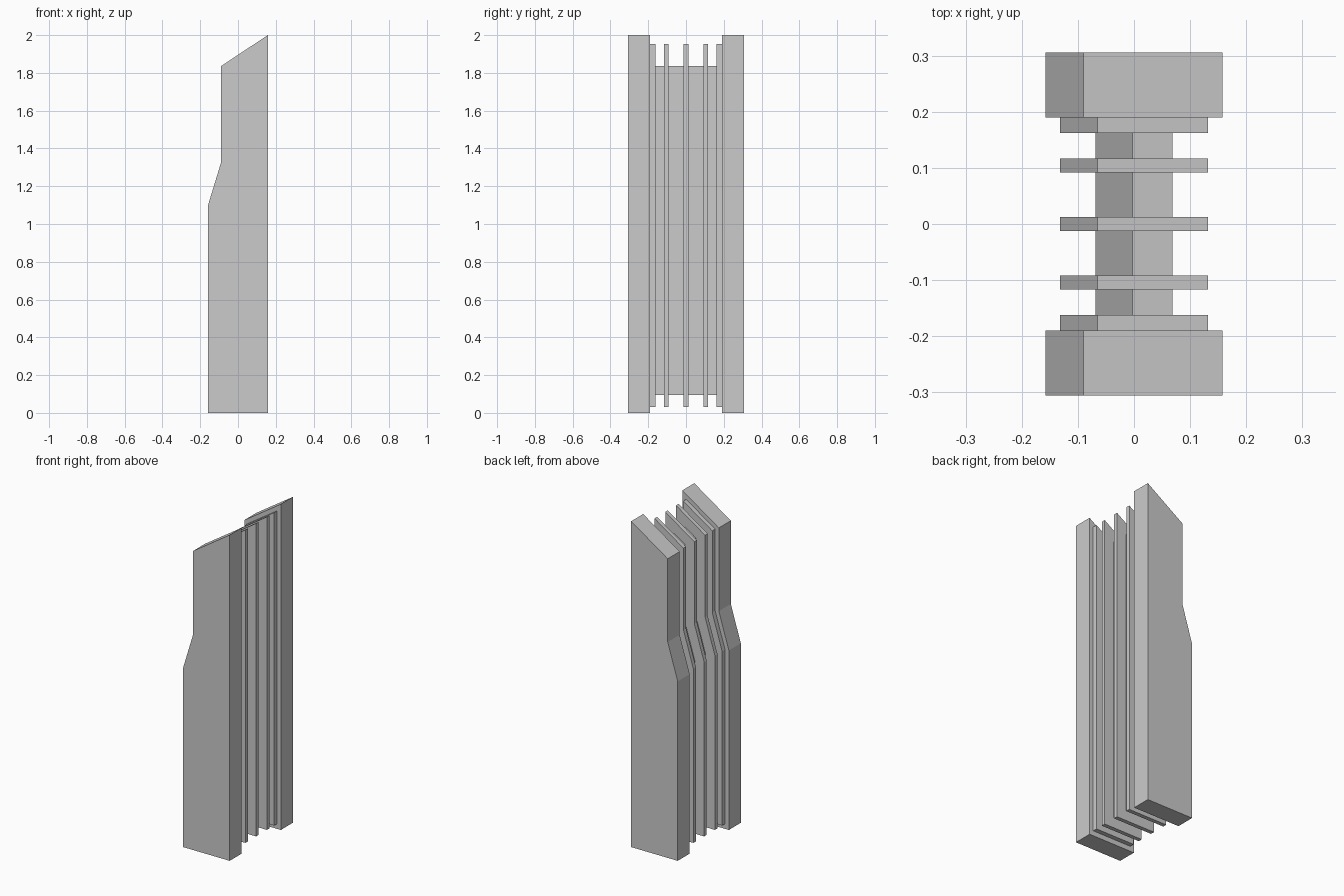
import bpy
import bmesh

if "Cube" in bpy.data.objects:
    bpy.data.objects.remove(bpy.data.objects["Cube"])


def slab(name, profile, y0, y1):
    """Extrude an x-z side profile from y0 to y1."""
    bm = bmesh.new()
    face = bm.faces.new([bm.verts.new((x, y0, z)) for x, z in profile])
    ext = bmesh.ops.extrude_face_region(bm, geom=[face])
    moved = [g for g in ext["geom"] if isinstance(g, bmesh.types.BMVert)]
    bmesh.ops.translate(bm, verts=moved, vec=(0, y1 - y0, 0))
    bmesh.ops.recalc_face_normals(bm, faces=bm.faces)
    mesh = bpy.data.meshes.new(name)
    bm.to_mesh(mesh)
    bm.free()
    obj = bpy.data.objects.new(name, mesh)
    bpy.context.collection.objects.link(obj)
    return obj


# Stepped profile with slanted top, and two inset versions of it
outer = [(-0.158, 0), (0.158, 0), (0.158, 2), (-0.09, 1.836), (-0.09, 1.325), (-0.158, 1.102)]
fin = [(-0.132, 0.031), (0.132, 0.031), (0.132, 1.952), (-0.065, 1.822),
       (-0.065, 1.32), (-0.132, 1.1)]
core = [(-0.069, 0.095), (0.069, 0.095), (0.069, 1.836), (-0.003, 1.788),
        (-0.003, 1.308), (-0.069, 1.092)]

# Recessed core between the two side blocks
slab("core", core, -0.19, 0.19)

# Centre fin
slab("centre_fin", fin, -0.0125, 0.0125)

# Side blocks and fins, mirrored front to back
for side, s in (("front", -1), ("back", 1)):
    slab(side + "_block", outer, s * 0.19, s * 0.306)
    slab(side + "_edge_fin", fin, s * 0.162, s * 0.19)
    slab(side + "_middle_fin", fin, s * 0.092, s * 0.117)
